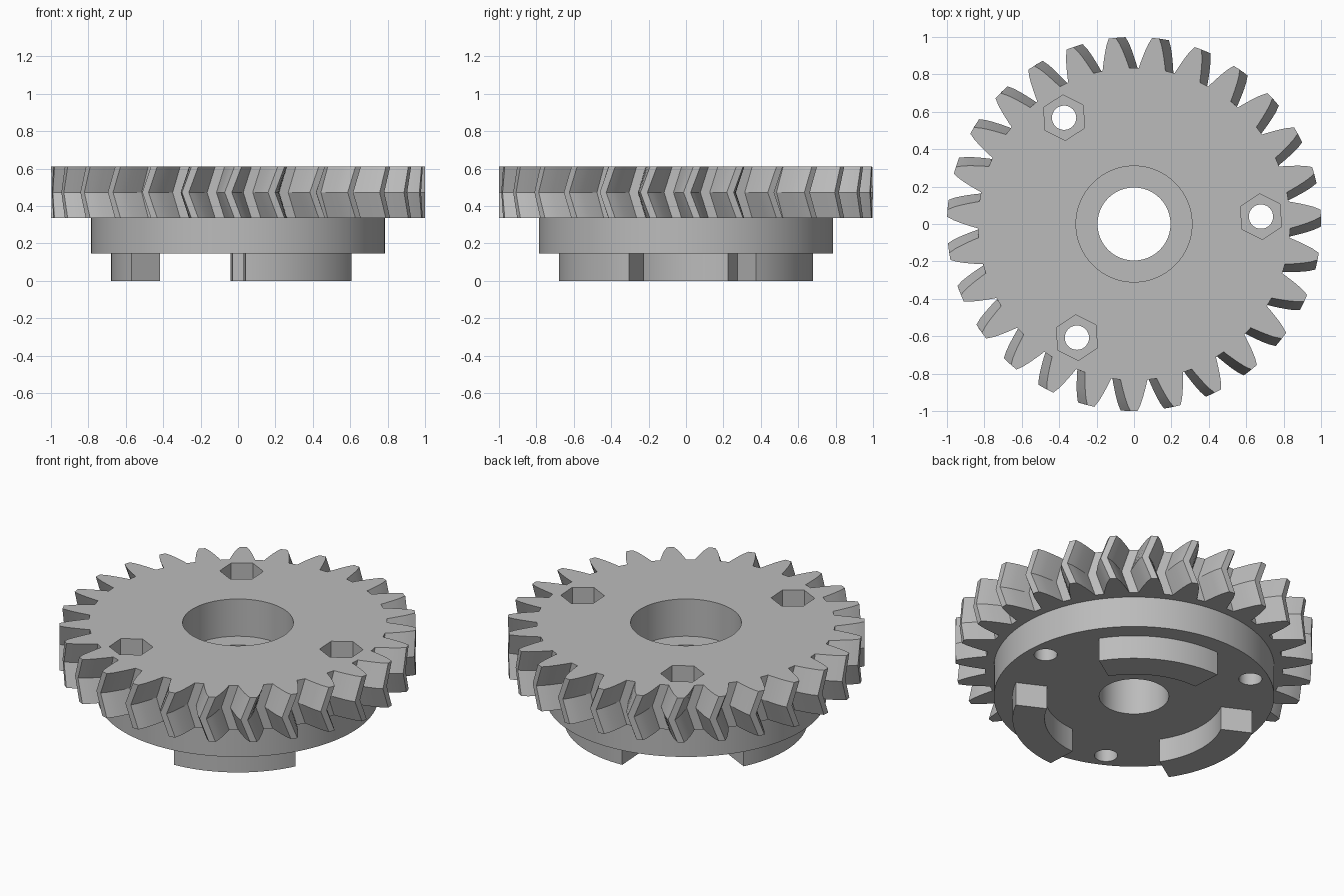
import bpy, bmesh
from math import sin, cos, radians, pi

if "Cube" in bpy.data.objects:
    bpy.data.objects.remove(bpy.data.objects["Cube"])

TEETH = 27
TURN = radians(3.33)              # shared rotation of bolts and lugs
TWIST = radians(3.0)              # herringbone twist at mid height
BASE, HUB_TOP, GEAR_MID, GEAR_TOP = 0.145, 0.335, 0.4725, 0.61
FLOOR = 0.38                      # floor of the counterbore and nut pockets
THIRD = 2 * pi / 3

grey = bpy.data.materials.new("plain grey")
grey.use_nodes = True
grey.diffuse_color = (0.5, 0.5, 0.5, 1)
grey.node_tree.nodes["Principled BSDF"].inputs["Base Color"].default_value = (0.5, 0.5, 0.5, 1)


def polar(r, a):
    return r * cos(a), r * sin(a)


def loft(name, layers):
    """Closed solid from stacked outlines: [(z, [(x, y), ...]), ...]."""
    bm = bmesh.new()
    rings = [[bm.verts.new((x, y, z)) for x, y in pts] for z, pts in layers]
    n = len(rings[0])
    for low, high in zip(rings, rings[1:]):
        for i in range(n):
            j = (i + 1) % n
            bm.faces.new((low[i], low[j], high[j], high[i]))
    bm.faces.new(rings[0][::-1])
    bm.faces.new(rings[-1])
    bmesh.ops.recalc_face_normals(bm, faces=bm.faces)
    mesh = bpy.data.meshes.new(name)
    bm.to_mesh(mesh)
    bm.free()
    mesh.materials.append(grey)
    obj = bpy.data.objects.new(name, mesh)
    bpy.context.collection.objects.link(obj)
    return obj


def prism(name, r, z0, z1, sides=96, centre=(0, 0), start=0):
    pts = []
    for i in range(sides):
        x, y = polar(r, start + 2 * pi * i / sides)
        pts.append((centre[0] + x, centre[1] + y))
    return loft(name, [(z0, pts), (z1, pts)])


def select_only(obj):
    bpy.ops.object.select_all(action='DESELECT')
    obj.select_set(True)
    bpy.context.view_layer.objects.active = obj


def cut(obj, cutter):
    select_only(obj)
    mod = obj.modifiers.new("cut", 'BOOLEAN')
    mod.operation = 'DIFFERENCE'
    mod.solver = 'EXACT'
    mod.object = cutter
    bpy.ops.object.modifier_apply(modifier=mod.name)
    bpy.data.objects.remove(cutter)


# Toothed ring: tooth flank as (radius, half angle) from root to tip
FLANK = [(0.835, 0.086), (0.86, 0.077), (0.895, 0.064),
         (0.93, 0.051), (0.965, 0.037), (1.0, 0.019)]


def gear_outline(turn):
    pts = []
    for t in range(TEETH):
        mid = -pi / 2 + 2 * pi * t / TEETH + turn
        pts += [polar(r, mid - h) for r, h in FLANK]
        pts += [polar(r, mid + h) for r, h in reversed(FLANK)]
    return pts


gear = loft("herringbone_gear", [(HUB_TOP, gear_outline(0)),
                                 (GEAR_MID, gear_outline(-TWIST)),
                                 (GEAR_TOP, gear_outline(0))])

# Round hub below the teeth
hub = prism("hub_disc", 0.785, BASE, HUB_TOP, 128)

# Shaft bore and counterbore
cut(gear, prism("counterbore_cutter", 0.31, FLOOR, 0.8))
for part in (gear, hub):
    cut(part, prism("bore_cutter", 0.195, -0.2, 0.8))

# Bolt holes with hexagonal nut pockets
for k in range(3):
    spot = polar(0.68, TURN + k * THIRD)
    cut(gear, prism("nut_cutter", 0.122, FLOOR, 0.8, 6, spot, TURN + pi / 2))
    for part in (gear, hub):
        cut(part, prism("bolt_cutter", 0.065, -0.2, 0.8, 32, spot))

# Curved drive lugs underneath
STEPS = 20
lugs = []
for k in range(3):
    start = TURN + pi / 6 + k * THIRD
    angles = [start + pi / 3 * i / STEPS for i in range(STEPS + 1)]
    pts = [polar(0.68, a) for a in angles] + [polar(0.5, a) for a in reversed(angles)]
    lugs.append(loft(f"drive_lug_{k + 1}", [(0, pts), (BASE, pts)]))

for part in [gear, hub] + lugs:
    select_only(part)
    bpy.ops.object.shade_smooth_by_angle(angle=radians(25))
